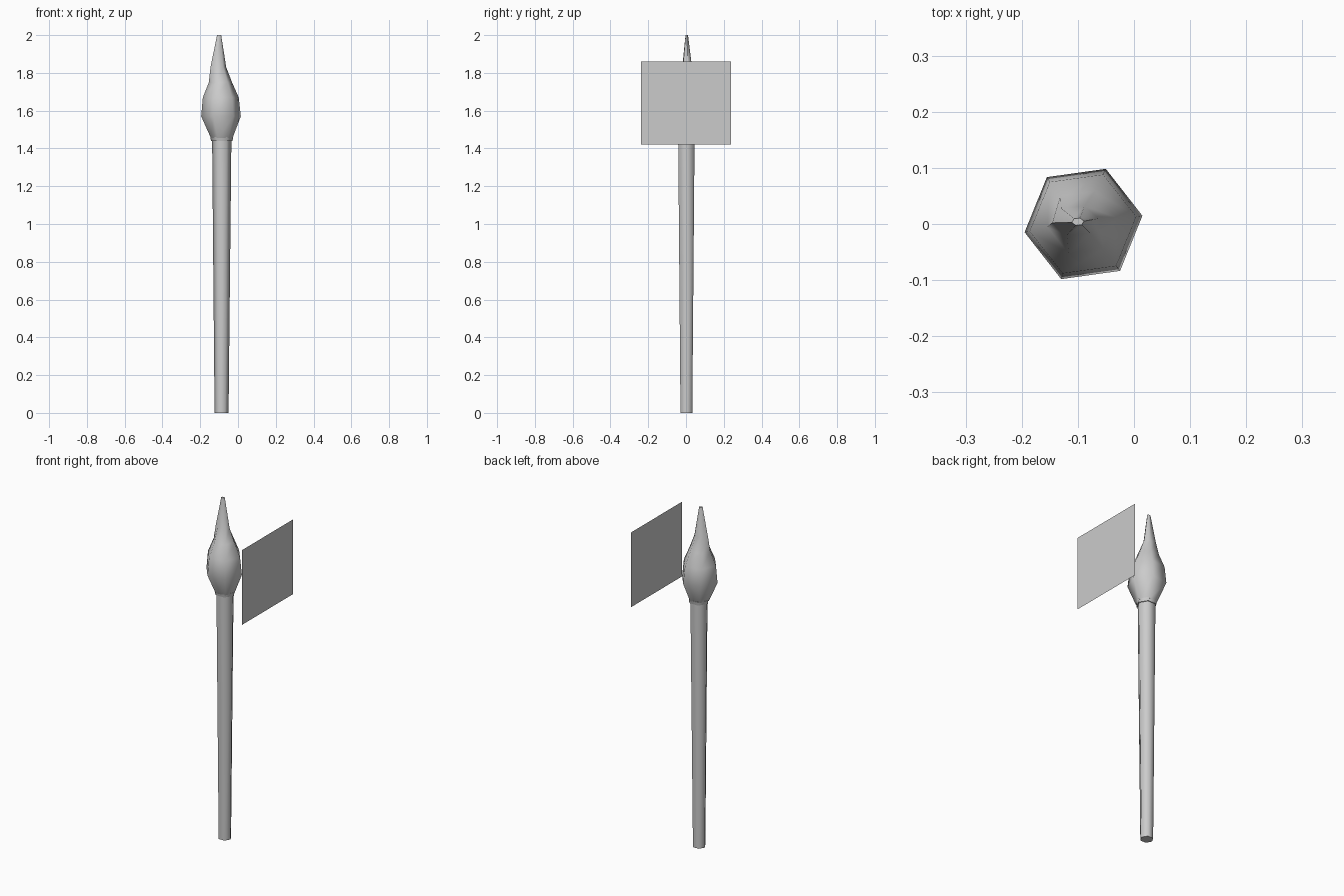
import bpy, bmesh, math

cube = bpy.data.objects.get("Cube")
if cube:
    bpy.data.objects.remove(cube, do_unlink=True)

grey = bpy.data.materials.new("light_grey")
grey.use_nodes = True
colour = (0.6, 0.6, 0.6, 1)
grey.diffuse_color = colour
grey.node_tree.nodes["Principled BSDF"].inputs["Base Color"].default_value = colour


def loft(name, rings, turn, smooth_angle):
    """Join hexagonal rings (z, x, y, x radius, y radius) and cap both ends."""
    bm = bmesh.new()
    loops = []
    for z, cx, cy, rx, ry in rings:
        angles = [math.radians(turn + 60 * i) for i in range(6)]
        loops.append([bm.verts.new((cx + rx * math.cos(a), cy + ry * math.sin(a), z))
                      for a in angles])
    for low, high in zip(loops, loops[1:]):
        for i in range(6):
            j = (i + 1) % 6
            bm.faces.new((low[i], low[j], high[j], high[i]))
    bm.faces.new(loops[0][::-1])
    bm.faces.new(loops[-1])
    finish(name, bm, smooth_angle)


def finish(name, bm, smooth_angle=None):
    mesh = bpy.data.meshes.new(name)
    bm.to_mesh(mesh)
    bm.free()
    mesh.materials.append(grey)
    obj = bpy.data.objects.new(name, mesh)
    bpy.context.collection.objects.link(obj)
    if smooth_angle:
        bpy.ops.object.select_all(action="DESELECT")
        obj.select_set(True)
        bpy.context.view_layer.objects.active = obj
        bpy.ops.object.shade_smooth_by_angle(angle=math.radians(smooth_angle))


# Tapered handle
loft("handle", [(0, -0.087, 0.002, 0.037, 0.036),
                (1.45, -0.086, 0.002, 0.051, 0.05)], 0, 65)

# Thin collar under the flame
loft("collar", [(1.44, -0.086, 0.002, 0.057, 0.055),
                (1.46, -0.086, 0.002, 0.061, 0.059)], 0, 65)

# Flame bulging above the collar and drawn out to a tip
loft("flame", [(1.455, -0.086, 0, 0.058, 0.058),
               (1.57, -0.09, 0, 0.106, 0.106),
               (1.67, -0.091, 0, 0.096, 0.095),
               (1.75, -0.093, 0.003, 0.062, 0.06),
               (1.83, -0.104, 0.006, 0.042, 0.028),
               (2, -0.1, 0.004, 0.011, 0.007)], 8, 65)

# Upright flat panel beside the flame
panel = bmesh.new()
corners = [(-0.237, 1.42), (0.237, 1.42), (0.237, 1.86), (-0.237, 1.86)]
panel.faces.new([panel.verts.new((0.193, y, z)) for y, z in corners])
finish("side_panel", panel)
